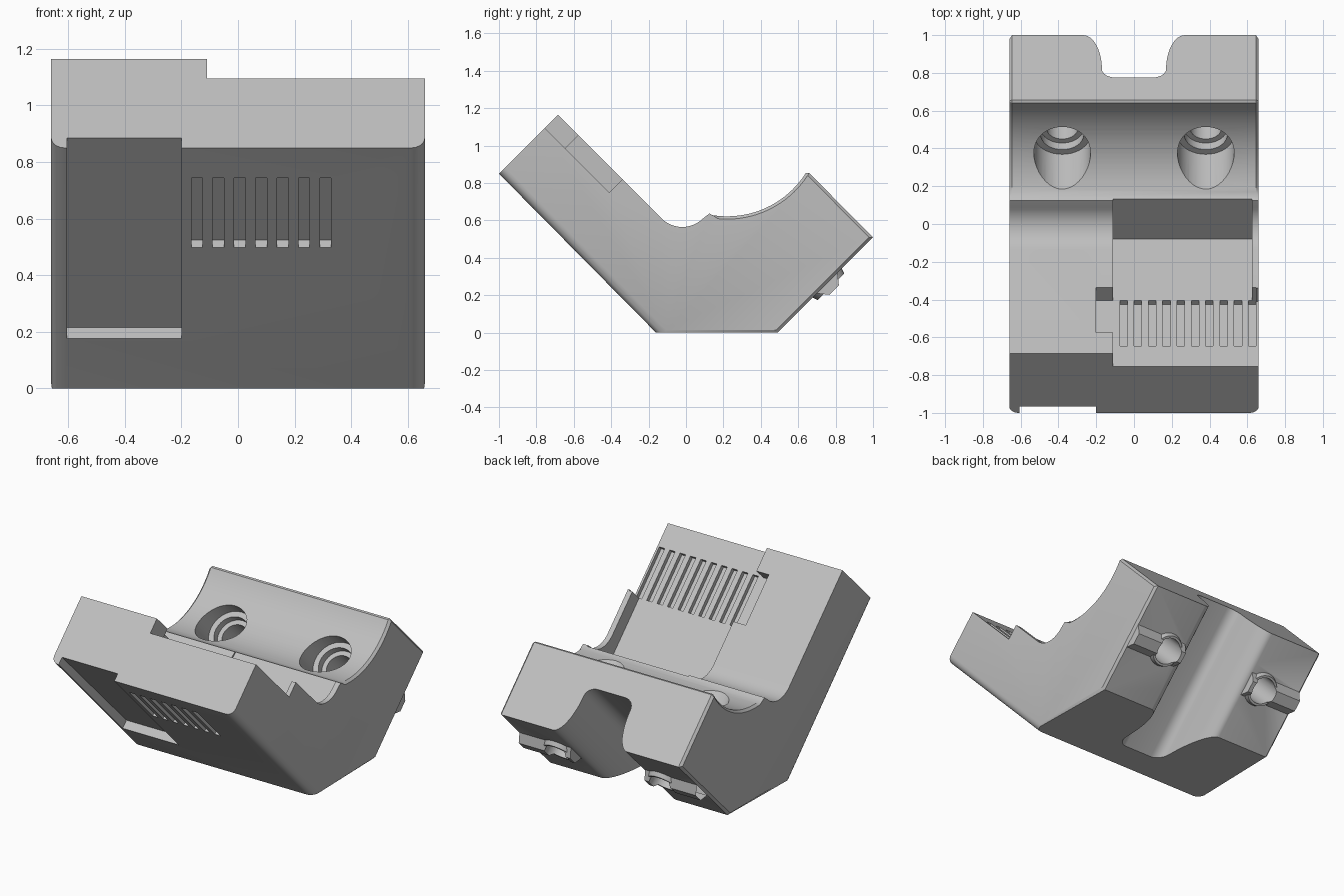
import bpy, bmesh, math
from mathutils import Vector

cube = bpy.data.objects.get("Cube")
if cube:
    bpy.data.objects.remove(cube, do_unlink=True)

W = 0.66  # half width of the block

grey = bpy.data.materials.new("light_grey")
grey.use_nodes = True
grey.diffuse_color = (0.52, 0.52, 0.52, 1)
grey.node_tree.nodes["Principled BSDF"].inputs["Base Color"].default_value = grey.diffuse_color


# Sloped frame: n = y + z (across the arm), s = z - y (along the arm)
def slope(x, n, s):
    return Vector((x, (n - s) / 2, (n + s) / 2))


def side(y, z, x):
    return Vector((x, y, z))


def channel_frame(x, s, n):
    return slope(x, n, s)


def add_prism(bm, pts, place, lo, hi):
    a = [bm.verts.new(place(u, v, lo)) for u, v in pts]
    b = [bm.verts.new(place(u, v, hi)) for u, v in pts]
    bm.faces.new(a)
    bm.faces.new(b[::-1])
    for i in range(len(pts)):
        j = (i + 1) % len(pts)
        bm.faces.new((a[i], b[i], b[j], a[j]))


def finish(name, bm):
    bmesh.ops.recalc_face_normals(bm, faces=bm.faces[:])
    me = bpy.data.meshes.new(name)
    bm.to_mesh(me)
    bm.free()
    ob = bpy.data.objects.new(name, me)
    me.materials.append(grey)
    bpy.context.collection.objects.link(ob)
    return ob


def prism(name, pts, place, lo, hi):
    bm = bmesh.new()
    add_prism(bm, pts, place, lo, hi)
    return finish(name, bm)


def boxes(name, xs, n, s):
    bm = bmesh.new()
    for x0, x1 in xs:
        add_prism(bm, [(x0, n[0]), (x1, n[0]), (x1, n[1]), (x0, n[1])], slope, *s)
    return finish(name, bm)


def rod(name, p0, p1, r0, r1=None):
    d = p1 - p0
    bm = bmesh.new()
    bmesh.ops.create_cone(bm, cap_ends=True, segments=40, radius1=r0,
                          radius2=r0 if r1 is None else r1, depth=d.length)
    turn = d.to_track_quat('Z', 'Y').to_matrix()
    for v in bm.verts:
        v.co = turn @ v.co + (p0 + p1) / 2
    return finish(name, bm)


def combine(target, other, op='DIFFERENCE'):
    m = target.modifiers.new(other.name, 'BOOLEAN')
    m.operation, m.solver, m.object = op, 'EXACT', other
    bpy.context.view_layer.objects.active = target
    bpy.ops.object.modifier_apply(modifier=m.name)
    bpy.data.objects.remove(other, do_unlink=True)


def arc(cy, cz, r, a0, a1, count):
    out = []
    for i in range(count + 1):
        a = math.radians(a0 + (a1 - a0) * i / count)
        out.append((cy + r * math.cos(a), cz + r * math.sin(a)))
    return out


# Main block: sloped arm, rounded valley and cradle
profile = [(-0.16, 0), (-1, 0.85), (-0.685, 1.165)]
profile += arc(-0.02, 0.723, 0.158, 225, 315, 12)
profile += [(0.125, 0.637)]
profile += arc(0.22, 1.12, 0.498, 261, 327.5, 20)
profile += [(0.657, 0.855), (1, 0.51), (0.49, 0)]
bm = bmesh.new()
add_prism(bm, profile, side, -W, W)
bmesh.ops.recalc_face_normals(bm, faces=bm.faces[:])


def rim_edges(rule):
    out = []
    for e in bm.edges:
        a, b = e.verts[0].co, e.verts[1].co
        if abs(a.x - b.x) < 1e-4 and abs(abs(a.x) - W) < 1e-4 and rule((a + b) / 2):
            out.append(e)
    return out


bmesh.ops.bevel(bm, geom=rim_edges(lambda m: m.y + m.z < -0.1), offset=0.048,
                segments=5, profile=0.5, affect='EDGES')
bmesh.ops.bevel(bm, geom=rim_edges(lambda m: m.y > 0.14 or m.z < 0.01), offset=0.015,
                segments=1, affect='EDGES')
block = finish("mount_block", bm)

# Ridges and hole collars on the lower back face
ridge = [(1.15, -0.47), (1.13, -0.49), (1.07, -0.565), (0.97, -0.565), (0.91, -0.49), (0.89, -0.47)]
for sx in (-1, 1):
    combine(block, prism("back_ridge", ridge, lambda n, s, x: slope(x, n, s),
                         *sorted((sx * 0.15, sx * 0.645))), 'UNION')
    combine(block, rod("collar", slope(sx * 0.38, 1.02, -0.47),
                       slope(sx * 0.38, 1.02, -0.53), 0.115, 0.1), 'UNION')

# Rounded channel up the back
half = []
for i in range(13):
    t = math.radians(90 * i / 12)
    half.append((0.27 - 0.10 * math.sin(t), -0.13 - 0.36 * math.cos(t)))
for i in range(1, 9):
    t = math.radians(90 * i / 8)
    half.append((0.10 + 0.07 * math.cos(t), -0.13 + 0.09 * math.sin(t)))
half = [(0.27, -0.7)] + half
channel = half + [(-x, s) for x, s in reversed(half)]
combine(block, prism("channel", channel, channel_frame, -0.4, 1.8))

# Stepped bolt holes through the cradle
for x in (-0.38, 0.38):
    for r, top, end in ((0.15, 0.7, 0.07), (0.115, 0.1, 0.0), (0.085, 0.1, -0.7)):
        combine(block, rod("bolt_hole", slope(x, 1.02, top), slope(x, 1.02, end), r))

# Belt recess on the upper arm face, its side notch and the front pocket
combine(block, boxes("recess_low", [(-0.11, 0.625)], (0.34, 1.2), (0.50, 1.3)))
combine(block, boxes("recess_high", [(-0.11, 0.8)], (0.34, 0.9), (1.16, 2.0)))
combine(block, boxes("notch", [(-0.20, -0.10)], (0.34, 0.7), (1.15, 1.63)))
combine(block, boxes("front_pocket", [(-0.605, -0.20)], (-0.4, -0.08), (0.51, 2.0)))

# Belt tooth slots on both arm faces
pitch, wide = 0.0757, 0.04
combine(block, boxes("upper_slots", [(-0.075 + i * pitch, -0.075 + i * pitch + wide)
                                     for i in range(10)], (0.30, 0.5), (1.15, 1.63)))
combine(block, boxes("front_slots", [(-0.165 + i * pitch, -0.165 + i * pitch + wide)
                                     for i in range(7)], (-0.3, -0.10), (1.15, 1.64)))

# Screw holes across the arm
for x, s, r, n0, n1 in ((-0.40, 0.90, 0.07, -0.4, 0.8), (-0.40, 0.90, 0.11, 0.2, 0.8),
                        (0.095, 0.90, 0.07, -0.4, 0.6), (0.425, 0.90, 0.07, -0.4, 0.6),
                        (0.495, 1.61, 0.07, -0.4, 0.2)):
    combine(block, rod("screw_hole", slope(x, n0, s), slope(x, n1, s), r))

bpy.ops.object.select_all(action='DESELECT')
block.select_set(True)
bpy.context.view_layer.objects.active = block
bpy.ops.object.shade_smooth_by_angle(angle=math.radians(30))
